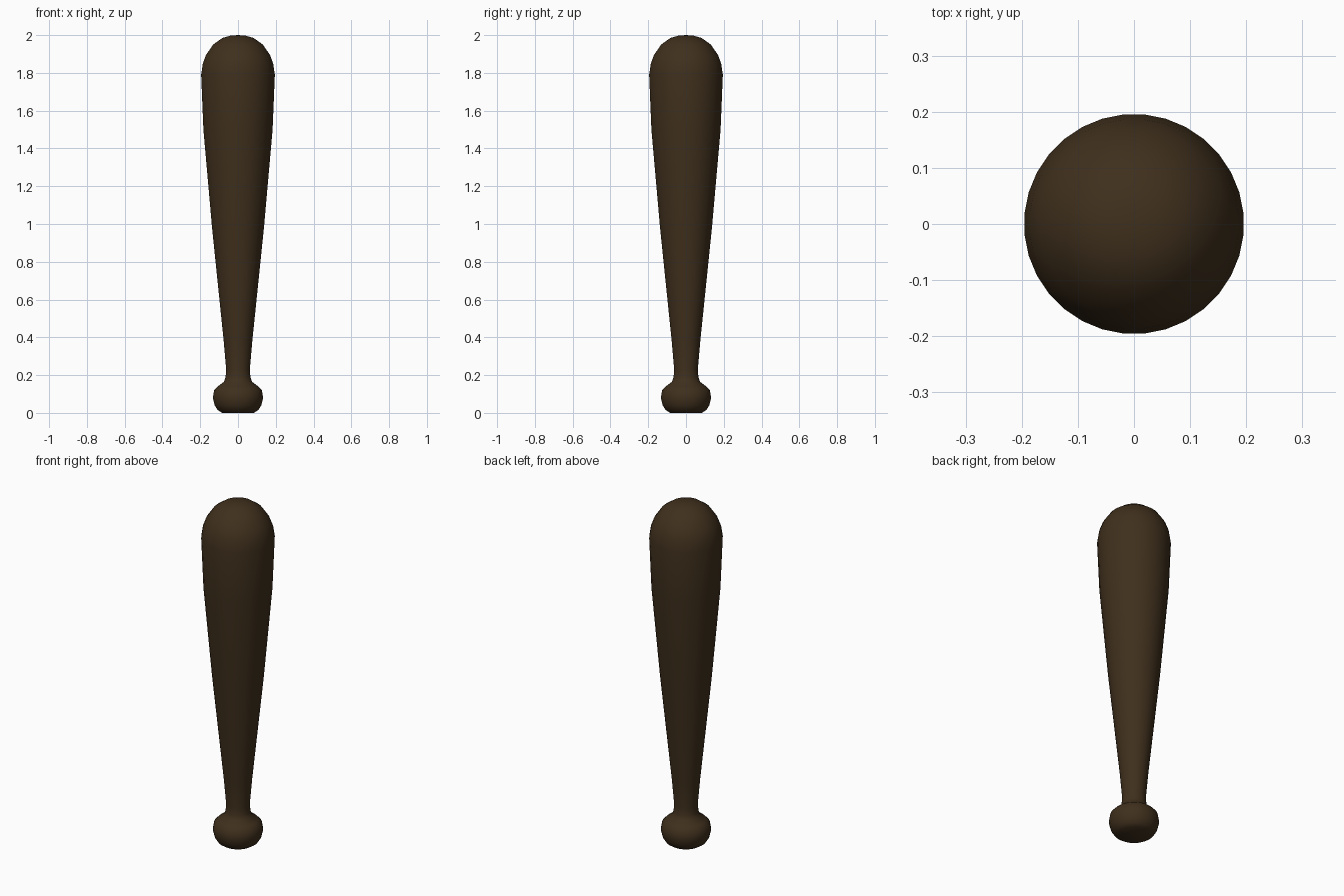
import bpy, bmesh, math

if "Cube" in bpy.data.objects:
    bpy.data.objects.remove(bpy.data.objects["Cube"])

SIDES = 32

# Bat outline from the flat knob end to the rounded tip: (radius, height)
profile = [
    (0.085, 0.0), (0.108, 0.015), (0.124, 0.04), (0.134, 0.08), (0.127, 0.12),
    (0.108, 0.14), (0.074, 0.165), (0.066, 0.19), (0.063, 0.23),
    (0.076, 0.38), (0.138, 0.98), (0.184, 1.50), (0.196, 1.79),
    (0.187, 1.85), (0.170, 1.895), (0.132, 1.95), (0.083, 1.985), (0.040, 1.997),
]


def lathe(name, points, tip_z):
    bm = bmesh.new()
    rings = []
    for r, z in points:
        ring = []
        for i in range(SIDES):
            a = 2 * math.pi * (i + 0.5) / SIDES
            ring.append(bm.verts.new((r * math.cos(a), r * math.sin(a), z)))
        rings.append(ring)
    for low, high in zip(rings, rings[1:]):
        for i in range(SIDES):
            j = (i + 1) % SIDES
            bm.faces.new((low[i], low[j], high[j], high[i]))
    # flat base and domed tip
    bm.faces.new(rings[0][::-1])
    tip = bm.verts.new((0, 0, tip_z))
    for i in range(SIDES):
        bm.faces.new((rings[-1][i], rings[-1][(i + 1) % SIDES], tip))
    mesh = bpy.data.meshes.new(name)
    bm.to_mesh(mesh)
    bm.free()
    obj = bpy.data.objects.new(name, mesh)
    bpy.context.collection.objects.link(obj)
    return obj


bat = lathe("bat", profile, 2.0)

# Dark stained wood
wood = bpy.data.materials.new("dark_wood")
wood.diffuse_color = (0.05, 0.029, 0.012, 1)
wood.use_nodes = True
wood.node_tree.nodes["Principled BSDF"].inputs["Base Color"].default_value = wood.diffuse_color
bat.data.materials.append(wood)

bpy.context.view_layer.objects.active = bat
bat.select_set(True)
bpy.ops.object.shade_smooth_by_angle(angle=math.radians(50))
